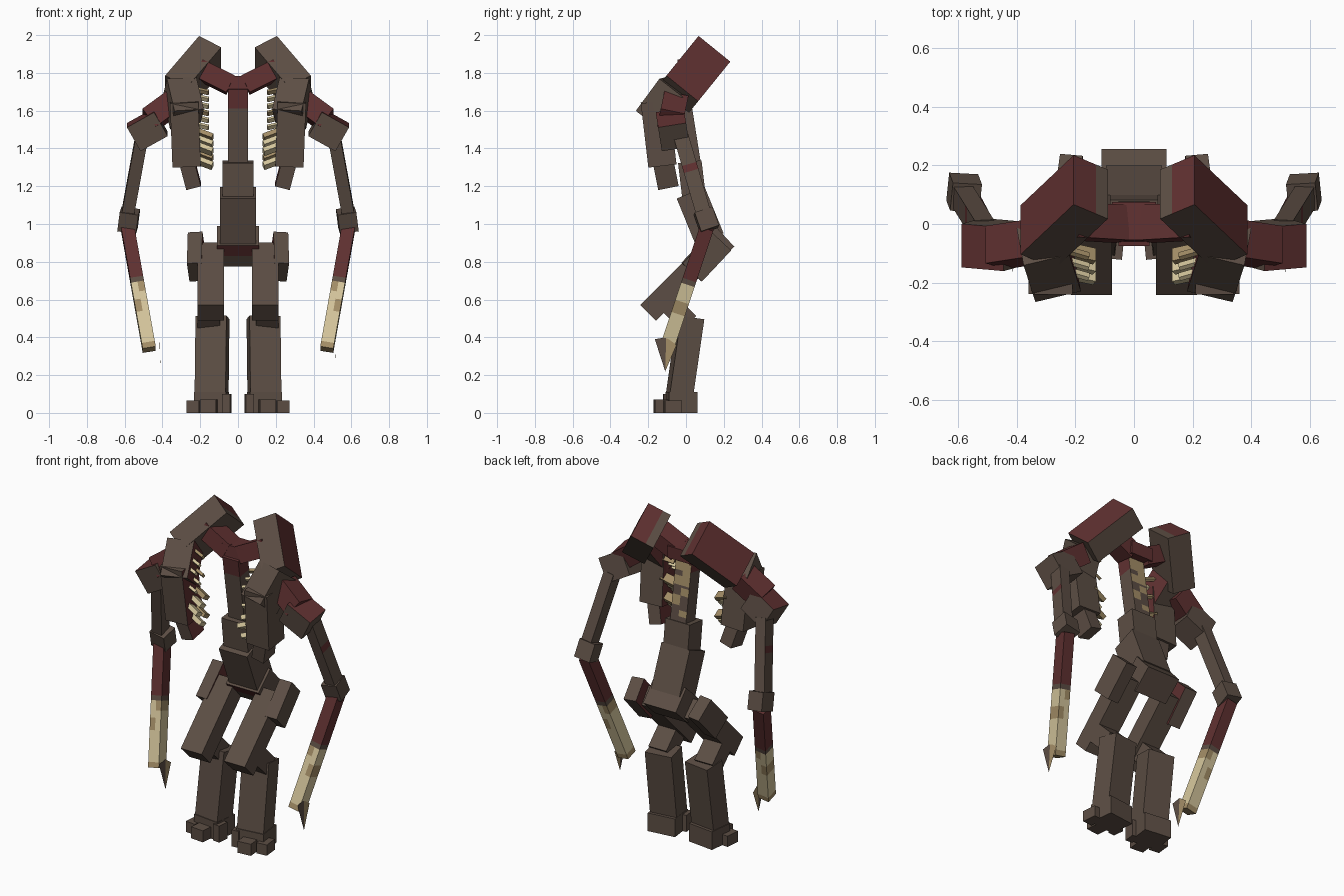
import bpy, bmesh
from mathutils import Vector, Matrix

cube = bpy.data.objects.get("Cube")
if cube:
    bpy.data.objects.remove(cube, do_unlink=True)

# Flat colours
COLOURS = [("brown_hide", (0.108, 0.076, 0.058)), ("dark_red_flesh", (0.115, 0.030, 0.030)),
           ("pale_bone", (0.66, 0.56, 0.33)), ("tan_bone", (0.37, 0.27, 0.135))]
BROWN, RED, BONE, TAN = range(4)
MATS = []
for label, rgb in COLOURS:
    m = bpy.data.materials.new(label)
    m.use_nodes = True
    m.diffuse_color = (*rgb, 1)
    m.node_tree.nodes["Principled BSDF"].inputs["Base Color"].default_value = (*rgb, 1)
    MATS.append(m)


def finish(name, bm):
    bmesh.ops.recalc_face_normals(bm, faces=bm.faces)
    me = bpy.data.meshes.new(name)
    bm.to_mesh(me)
    bm.free()
    for m in MATS:
        me.materials.append(m)
    ob = bpy.data.objects.new(name, me)
    bpy.context.collection.objects.link(ob)
    return ob


def box(name, a, b, w, d, colour=BROWN, twist=0, cuts=(), side=1):
    """Box whose axis runs from a to b; colour is an index or a rule of
    unit-box centre and normal; cuts are (axis, position) in the unit box."""
    a, b = Vector(a), Vector(b)
    bm = bmesh.new()
    bmesh.ops.create_cube(bm, size=1)
    for axis, pos in cuts:
        n = Vector((0, 0, 0))
        n[axis] = 1
        bmesh.ops.bisect_plane(bm, geom=bm.verts[:] + bm.edges[:] + bm.faces[:],
                               plane_co=n * pos, plane_no=n)
    bm.normal_update()
    for f in bm.faces:
        f.material_index = colour(f.calc_center_median(), f.normal) if callable(colour) else colour
    z = (b - a).normalized()
    x = Vector((1, 0, 0))
    x = (x - z * x.dot(z)).normalized()
    y = z.cross(x)
    rot = Matrix((x, y, z)).transposed().to_4x4()
    mat = (Matrix.Translation((a + b) / 2) @ rot @ Matrix.Rotation(twist, 4, 'Z')
           @ Matrix.Diagonal((w, d, (b - a).length, 1)))
    mat = Matrix.Diagonal((side, 1, 1, 1)) @ mat
    bmesh.ops.transform(bm, matrix=mat, verts=bm.verts)
    return finish(name, bm)


# Colour rules
def spine_rule(c, n):
    if n.y > 0.5:
        if c.z > 0.08:
            return BROWN if (c.x > 0 and 0.2 < c.z < 0.27) else TAN
        left = -0.05 < c.z < 0.05 or -0.32 < c.z < -0.24
        right = -0.18 < c.z < -0.05
        return TAN if (left and c.x < 0) or (right and c.x > 0) else BROWN
    return RED if c.z > 0.27 else BROWN


def block_rule(c, n):
    if n.x > 0.5 or (n.z > 0.5 and c.x > -0.15):
        return RED
    return BROWN


def inner_red(c, n):
    return RED if n.x < -0.5 else BROWN


def top_red(c, n):
    return RED if n.z > 0.5 else BROWN


def arm_rule(c, n):
    return RED if n.x > 0.5 and 0.05 < c.z < 0.14 else BROWN


def forearm_rule(c, n):
    if c.z > 0.08:
        return RED
    if c.z > 0.04:
        return BROWN
    if c.z < -0.455:
        return TAN
    if (c.z > -0.04 and c.x < 0) or (-0.2 < c.z < -0.1 and c.x > 0):
        return TAN
    return BONE


# Trunk
box("pelvis", (0, 0.09, 0.83), (0, 0.205, 0.935), 0.22, 0.15,
    lambda c, n: RED if n.z < -0.5 and c.y < 0 else BROWN, cuts=[(1, 0)])
box("abdomen", (0, 0.125, 0.92), (0, 0.025, 1.165), 0.19, 0.16)
box("waist", (0, 0.05, 1.08), (0, 0.02, 1.33), 0.165, 0.125)
box("spine", (0, 0.04, 1.28), (0, -0.03, 1.72), 0.106, 0.09, spine_rule,
    cuts=[(0, 0)] + [(2, p) for p in (-0.32, -0.24, -0.18, -0.05, 0.05, 0.08, 0.2, 0.27)])
box("collar", (0, 0.005, 1.705), (0, 0.01, 1.78), 0.15, 0.13, RED)

for s, tag in ((1, "left"), (-1, "right")):
    def part(name, *args, **kw):
        return box(f"{tag}_{name}", *args, side=s, **kw)

    # Foot and toes
    part("foot", (0.14, -0.025, 0), (0.14, -0.025, 0.11), 0.17, 0.15, twist=0.12)
    part("middle_toe", (0.155, -0.13, 0), (0.155, -0.13, 0.07), 0.085, 0.075, twist=0.1)
    part("outer_toe", (0.235, -0.07, 0), (0.235, -0.07, 0.065), 0.065, 0.09, twist=0.1)
    part("inner_toe", (0.06, -0.085, 0), (0.06, -0.085, 0.1), 0.045, 0.07, twist=0.1)

    # Leg
    part("shin", (0.14, -0.035, 0.09), (0.135, 0.025, 0.505), 0.165, 0.125, twist=0.13)
    part("knee", (0.155, -0.09, 0.58), (0.155, 0.015, 0.475), 0.12, 0.11)
    part("thigh", (0.145, -0.2, 0.53), (0.145, 0.13, 0.86), 0.14, 0.118)
    part("hip_plate", (0.225, 0.03, 0.745), (0.22, 0.185, 0.91), 0.078, 0.14,
         inner_red, twist=0.1)

    # Shoulder mass
    part("clavicle", (0.04, 0.0, 1.735), (0.21, 0.01, 1.82), 0.1, 0.12, RED)
    part("shoulder_block", (0.3275, -0.044, 1.6875), (0.1475, 0.126, 1.8975), 0.14, 0.216,
         block_rule, cuts=[(0, -0.15)])
    part("shoulder_flap", (0.27, -0.185, 1.555), (0.31, -0.06, 1.725), 0.16, 0.16,
         inner_red, twist=-0.15)

    # Rib panel, its hooked tip and the inward bones
    part("rib_panel", (0.272, -0.125, 1.31), (0.285, -0.165, 1.65), 0.15, 0.15, inner_red)
    part("rib_tip", (0.235, -0.095, 1.2), (0.275, -0.125, 1.35), 0.08, 0.11, inner_red)
    for i in range(11):
        big = i > 5
        z = 1.70 - 0.037 * i
        y = -0.11 - 0.07 * (i % 3) / 2
        part(f"rib_bone_{i + 1}", (0.225, y + 0.02, z + 0.012),
             (0.135 if big else 0.155, y, z - (0.022 if big else 0.004)),
             0.026 if big else 0.016, 0.05 if big else 0.025,
             BONE if i % 3 else TAN)

    # Arm
    part("arm_root", (0.34, -0.06, 1.645), (0.47, -0.08, 1.55), 0.12, 0.13, RED)
    part("shoulder_joint", (0.444, -0.06, 1.437), (0.516, -0.08, 1.563), 0.165, 0.15, top_red)
    part("upper_arm", (0.585, 0.095, 1.05), (0.51, -0.025, 1.46), 0.066, 0.08, arm_rule,
         cuts=[(2, 0.05), (2, 0.14)])
    part("elbow", (0.585, 0.125, 0.97), (0.572, 0.09, 1.07), 0.1, 0.1, twist=0.1)
    part("forearm", (0.47, -0.105, 0.335), (0.585, 0.11, 0.98), 0.07, 0.075, forearm_rule,
         cuts=[(0, 0)] + [(2, p) for p in (-0.455, -0.2, -0.1, -0.04, 0.04, 0.08)])

    # Flat claw, set to the same side of each hand
    x0 = 0.515 if s > 0 else -0.415
    bm = bmesh.new()
    pts = [(-0.165, 0.39), (-0.105, 0.40), (-0.05, 0.36), (-0.11, 0.22)]
    v = [bm.verts.new((x0 + (0.005 if z < 0.3 else 0), y, z)) for y, z in pts]
    for (i, j, k), c in (((0, 1, 3), BROWN), ((1, 2, 3), TAN)):
        bm.faces.new((v[i], v[j], v[k])).material_index = c
    bmesh.ops.solidify(bm, geom=bm.faces[:], thickness=0.006)
    finish(f"{tag}_claw", bm)
